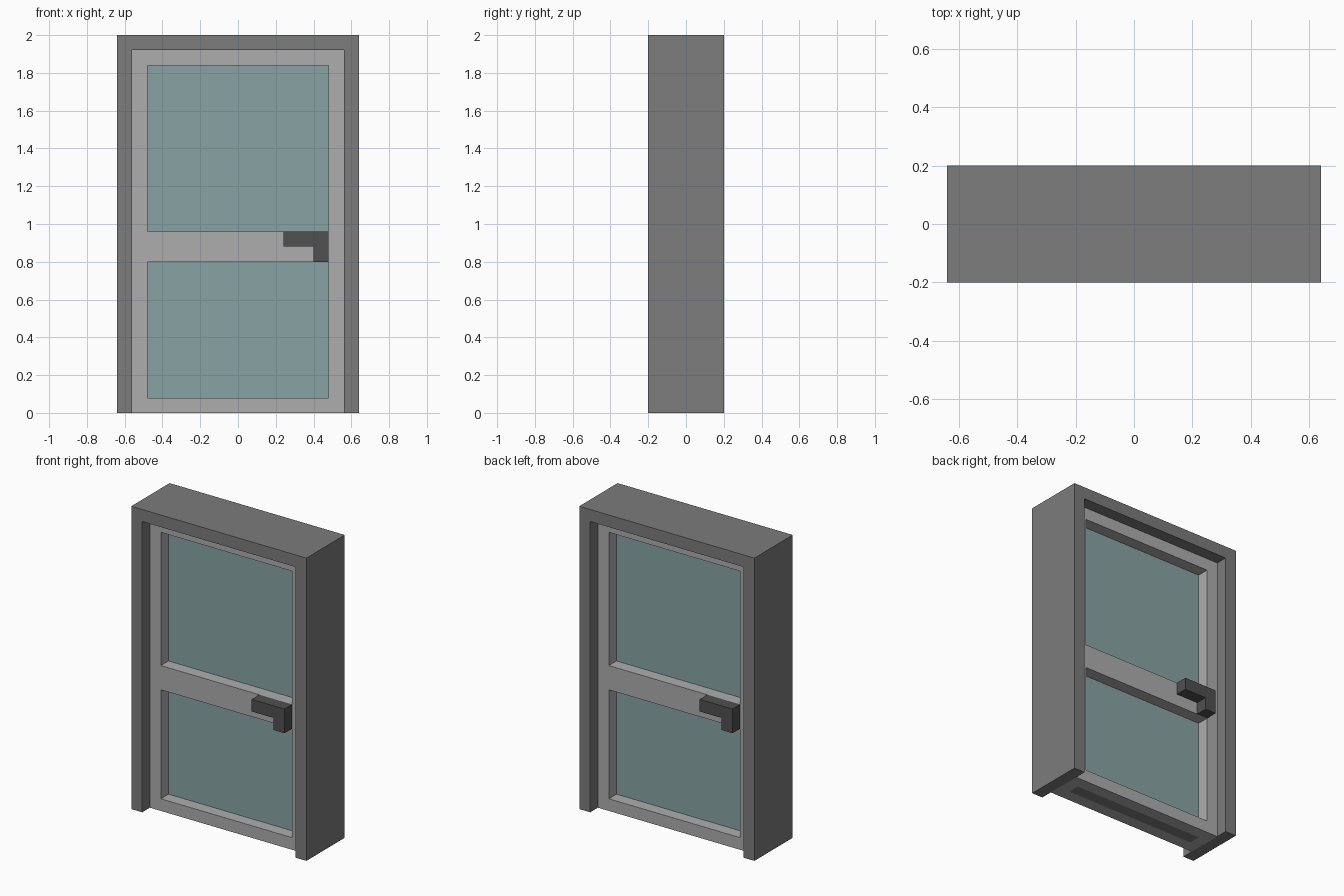
import bpy
import bmesh
from math import pi
from mathutils import Matrix

if "Cube" in bpy.data.objects:
    bpy.data.objects.remove(bpy.data.objects["Cube"])


def paint(name, rgb):
    m = bpy.data.materials.new(name)
    m.diffuse_color = (*rgb, 1.0)
    m.use_nodes = True
    m.node_tree.nodes["Principled BSDF"].inputs["Base Color"].default_value = m.diffuse_color
    return m


FRAME = paint("frame_grey", (0.2, 0.2, 0.2))
LEAF = paint("leaf_grey", (0.42, 0.42, 0.42))
DARK = paint("handle_grey", (0.08, 0.08, 0.08))
GLASS = paint("glass_teal", (0.25, 0.37, 0.37))


def prism(name, outline, y0, y1, mat, turn=False):
    """Extrude an x-z outline from y0 to y1; turn spins it to the back side."""
    bm = bmesh.new()
    face = bm.faces.new([bm.verts.new((x, y0, z)) for x, z in outline])
    new = bmesh.ops.extrude_face_region(bm, geom=[face])["geom"]
    bmesh.ops.translate(bm, vec=(0, y1 - y0, 0),
                        verts=[v for v in new if isinstance(v, bmesh.types.BMVert)])
    if turn:
        bmesh.ops.transform(bm, matrix=Matrix.Rotation(pi, 4, "Z"), verts=bm.verts)
    bmesh.ops.recalc_face_normals(bm, faces=bm.faces)
    mesh = bpy.data.meshes.new(name)
    bm.to_mesh(mesh)
    bm.free()
    mesh.materials.append(mat)
    obj = bpy.data.objects.new(name, mesh)
    bpy.context.collection.objects.link(obj)
    return obj


def box(name, x0, x1, y0, y1, z0, z1, mat):
    return prism(name, [(x0, z0), (x1, z0), (x1, z1), (x0, z1)], y0, y1, mat)


# Surround: two jambs and a head, open at the floor
prism("door_frame",
      [(-0.64, 0), (-0.56, 0), (-0.56, 1.92), (0.56, 1.92),
       (0.56, 0), (0.64, 0), (0.64, 2), (-0.64, 2)],
      -0.2, 0.2, FRAME)

# Door leaf: stiles and rails
box("left_stile", -0.56, -0.48, -0.12, 0.12, 0, 1.92, LEAF)
box("right_stile", 0.48, 0.56, -0.12, 0.12, 0, 1.92, LEAF)
box("middle_rail", -0.48, 0.48, -0.12, 0.12, 0.8, 0.96, LEAF)
box("top_rail", -0.48, 0.48, -0.12, 0.12, 1.84, 1.92, LEAF)

# Bottom rail: front and back strips around a dark core
box("bottom_rail_front", -0.48, 0.48, -0.12, -0.04, 0, 0.08, LEAF)
box("bottom_rail_back", -0.48, 0.48, 0.04, 0.12, 0, 0.08, LEAF)
box("bottom_rail_core", -0.48, 0.48, -0.04, 0.04, 0, 0.08, FRAME)

# Glass panes
box("lower_pane", -0.48, 0.48, -0.04, 0.04, 0.08, 0.8, GLASS)
box("upper_pane", -0.48, 0.48, -0.04, 0.04, 0.96, 1.84, GLASS)

# L-shaped handles, the back one turned half way round
for name, turn in (("front_handle", False), ("back_handle", True)):
    prism(name,
          [(0.24, 0.88), (0.4, 0.88), (0.4, 0.8), (0.48, 0.8),
           (0.48, 0.96), (0.24, 0.96)],
          -0.2, -0.12, DARK, turn)
